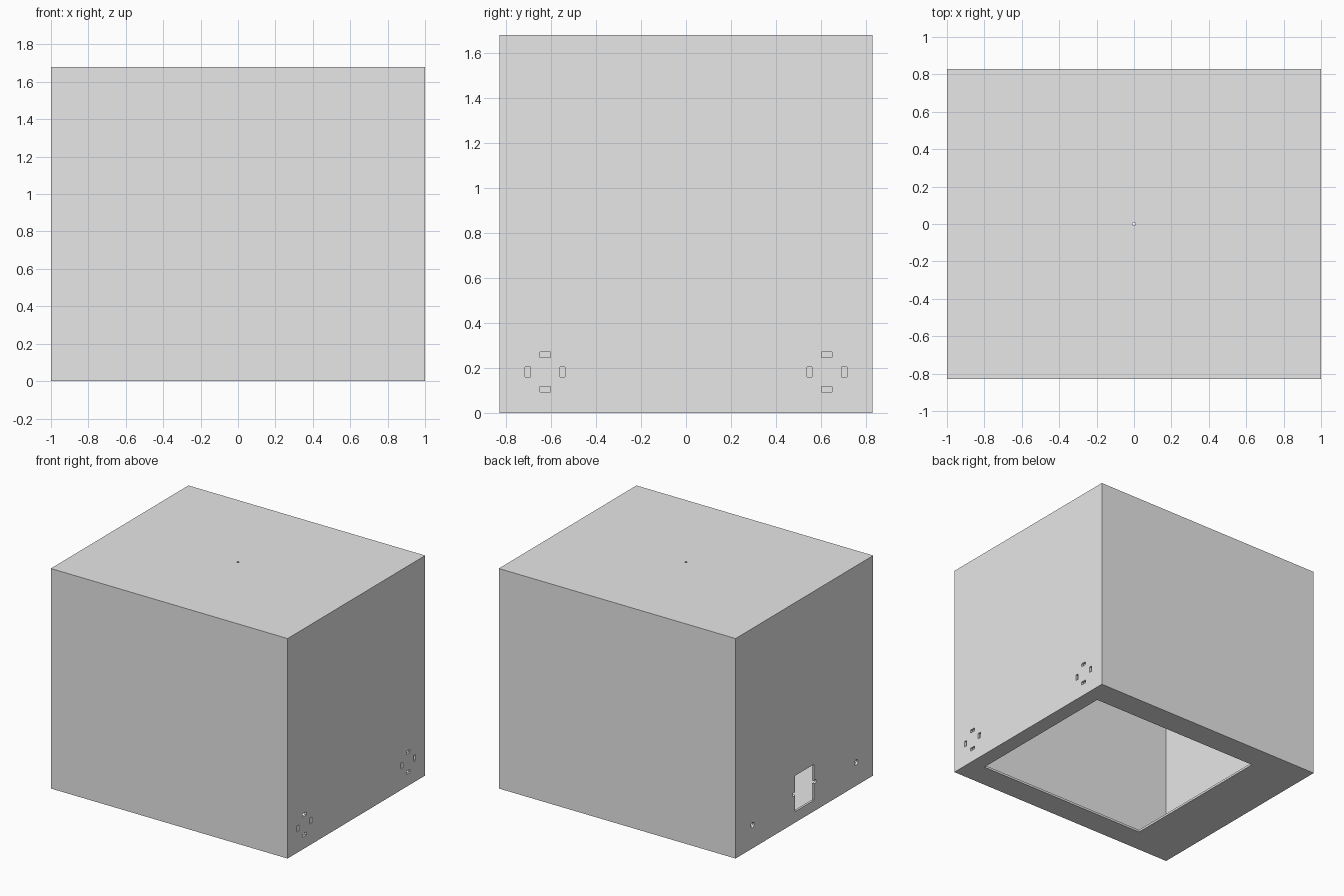
import bpy
import math

if "Cube" in bpy.data.objects:
    bpy.data.objects.remove(bpy.data.objects["Cube"], do_unlink=True)

HX, HY, H = 1.0, 0.83, 1.68   # half width, half depth, height
WALL = 0.017

grey = bpy.data.materials.new("plain grey")
grey.use_nodes = True
grey.diffuse_color = (0.8, 0.8, 0.8, 1)
grey.node_tree.nodes["Principled BSDF"].inputs["Base Color"].default_value = (0.8, 0.8, 0.8, 1)


def box(name, lo, hi):
    """Axis-aligned box between two corners."""
    bpy.ops.mesh.primitive_cube_add(size=1, location=[(a + b) / 2 for a, b in zip(lo, hi)])
    ob = bpy.context.object
    ob.name = name
    ob.scale = [b - a for a, b in zip(lo, hi)]
    bpy.ops.object.transform_apply(location=True, rotation=True, scale=True)
    ob.data.materials.append(grey)
    return ob


def rod(name, loc, radius, axis):
    """Short round cutter along x or z."""
    tilt = (0, math.pi / 2, 0) if axis == "x" else (0, 0, 0)
    bpy.ops.mesh.primitive_cylinder_add(vertices=24, radius=radius, depth=4 * WALL,
                                        location=loc, rotation=tilt)
    ob = bpy.context.object
    ob.name = name
    ob.data.materials.append(grey)
    return ob


def cut(target, cutter):
    """Subtract the cutter and discard it."""
    cutter.hide_render = True
    mod = target.modifiers.new("cut", "BOOLEAN")
    mod.operation = "DIFFERENCE"
    mod.solver = "EXACT"
    mod.object = cutter
    bpy.context.view_layer.objects.active = target
    bpy.ops.object.modifier_apply(modifier=mod.name)
    bpy.data.objects.remove(cutter, do_unlink=True)


# Hollow case with a thin floor that has an off-centre rectangular opening
case = box("case", (-HX, -HY, 0), (HX, HY, H))
cut(case, box("cavity", (-HX + WALL, -HY + WALL, WALL), (HX - WALL, HY - WALL, H - WALL)))
cut(case, box("floor_opening", (-0.58, -0.635, -0.1), (0.88, 0.635, 0.1)))

# Rings of four vent slots on the left wall, cable holes opposite them
for side in (-1, 1):
    cy, cz = side * 0.626, 0.182
    for dy, dz in ((1, 0), (-1, 0), (0, 1), (0, -1)):
        y, z = cy + dy * 0.077, cz + dz * 0.076
        wy, wz = (0.012, 0.0225) if dy else (0.0225, 0.012)
        cut(case, box("slot", (HX - 0.04, y - wy, z - wz), (HX + 0.04, y + wy, z + wz)))
    cut(case, rod("cable_hole", (-HX, cy, 0.178), 0.02, "x"))

# Socket window with a screw notch at each side on the right wall
cut(case, box("socket_window", (-HX - 0.04, -0.115, 0.084), (-HX + 0.04, 0.115, 0.358)))
for side in (-1, 1):
    cut(case, rod("screw_notch", (-HX, side * 0.127, 0.222), 0.015, "x"))

# Pin hole in the middle of the top
cut(case, rod("pin_hole", (0, 0, H), 0.008, "z"))

bpy.ops.object.select_all(action="DESELECT")
case.select_set(True)
bpy.context.view_layer.objects.active = case
bpy.ops.object.shade_smooth_by_angle(angle=math.radians(30))
